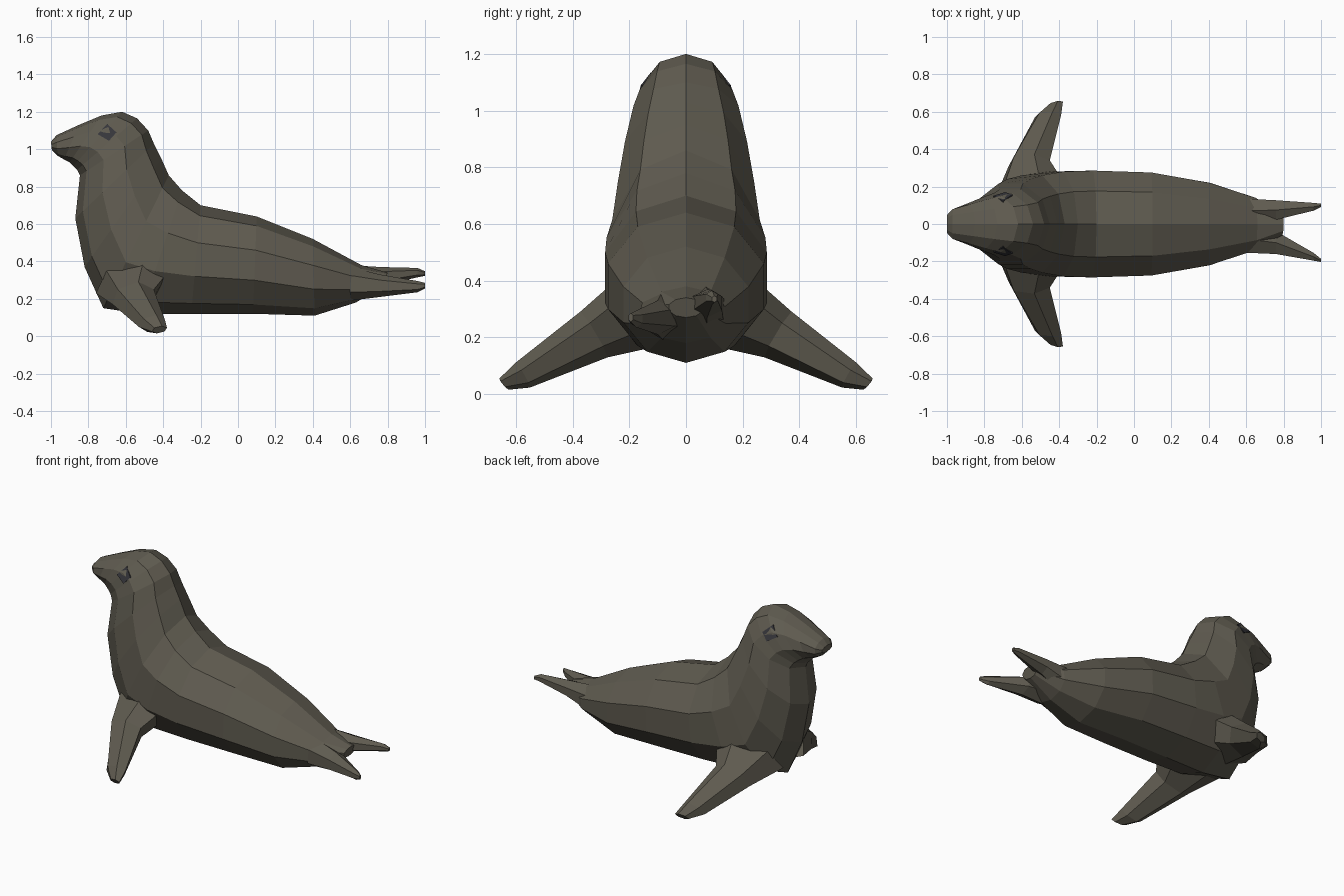
import bpy, bmesh, math
from mathutils import Vector
from mathutils.bvhtree import BVHTree

if "Cube" in bpy.data.objects:
    bpy.data.objects.remove(bpy.data.objects["Cube"])


def material(name, rgb):
    m = bpy.data.materials.new(name)
    m.diffuse_color = (*rgb, 1)
    m.use_nodes = True
    m.node_tree.nodes["Principled BSDF"].inputs["Base Color"].default_value = m.diffuse_color
    return m


HIDE = material("hide", (0.115, 0.105, 0.08))
DARK = material("eye_dark", (0.035, 0.035, 0.042))


def finish(bm, name, mat):
    bmesh.ops.recalc_face_normals(bm, faces=bm.faces)
    mesh = bpy.data.meshes.new(name)
    bm.to_mesh(mesh)
    mesh.materials.append(mat)
    ob = bpy.data.objects.new(name, mesh)
    bpy.context.collection.objects.link(ob)
    return ob


def loft(rings):
    """Skin a list of equal-length point rings and cap both ends."""
    bm = bmesh.new()
    vs = [[bm.verts.new(p) for p in r] for r in rings]
    n = len(rings[0])
    for a, b in zip(vs, vs[1:]):
        for i in range(n):
            j = (i + 1) % n
            bm.faces.new((a[i], a[j], b[j], b[i]))
    bm.faces.new(vs[0])
    bm.faces.new(vs[-1])
    return bm


def ring(a, b, side, n):
    """Elliptical ring with a-b as one diameter and side as the other radius."""
    a, b, side = Vector(a), Vector(b), Vector(side)
    mid, half = (a + b) / 2, (a - b) / 2
    return [mid + half * math.cos(t) + side * math.sin(t)
            for t in (2 * math.pi * i / n for i in range(n))]


# Body, neck and head: top x, z, bottom x, z, half width, from tail to nose
sections = [
    (0.80, 0.34, 0.78, 0.27, 0.06),
    (0.66, 0.38, 0.63, 0.18, 0.14),
    (0.40, 0.52, 0.41, 0.11, 0.22),
    (0.10, 0.64, 0.08, 0.12, 0.275),
    (-0.20, 0.70, -0.25, 0.12, 0.285),
    (-0.30, 0.78, -0.52, 0.12, 0.28),
    (-0.37, 0.86, -0.72, 0.15, 0.26),
    (-0.41, 0.95, -0.82, 0.37, 0.24),
    (-0.45, 1.03, -0.87, 0.63, 0.215),
    (-0.48, 1.10, -0.845, 0.86, 0.185),
    (-0.54, 1.165, -0.86, 0.89, 0.165),
    (-0.62, 1.20, -0.88, 0.91, 0.15),
    (-0.73, 1.18, -0.90, 0.93, 0.13),
    (-0.85, 1.13, -0.93, 0.945, 0.105),
    (-0.97, 1.075, -0.965, 0.965, 0.08),
    (-1.00, 1.04, -0.995, 0.995, 0.05),
]
bm = loft([ring((tx, 0, tz), (bx, 0, bz), (0, w / 0.95, 0), 10)
           for tx, tz, bx, bz, w in sections])
bvh = BVHTree.FromBMesh(bm)
finish(bm, "body", HIDE)

# Front flippers: leading edge, trailing edge, half thickness
fins = [
    ((-0.76, 0.10, 0.23), (-0.36, 0.20, 0.36), 0.13),
    ((-0.67, 0.31, 0.17), (-0.45, 0.34, 0.25), 0.09),
    ((-0.53, 0.57, 0.05), (-0.39, 0.58, 0.085), 0.05),
    ((-0.46, 0.63, 0.025), (-0.38, 0.655, 0.045), 0.022),
]
for s, label in ((1, "left"), (-1, "right")):
    rings = []
    for a, b, t in fins:
        a, b = (Vector((p[0], p[1] * s, p[2])) for p in (a, b))
        out = Vector((0.25, 0.85 * s, -0.45))
        up = (a - b).cross(out).normalized() * t
        rings.append(ring(a, b, up, 6))
    finish(loft(rings), "front_flipper_" + label, HIDE)

# Hind flippers: x, centre y, z, half width, half height
hind = {
    "left": [(0.60, 0.07, 0.29, 0.075, 0.09), (0.76, 0.075, 0.32, 0.06, 0.05),
             (0.96, 0.092, 0.34, 0.024, 0.025), (1.0, 0.10, 0.335, 0.01, 0.012)],
    "right": [(0.60, -0.08, 0.28, 0.085, 0.09), (0.76, -0.10, 0.27, 0.07, 0.06),
              (0.96, -0.175, 0.265, 0.024, 0.03), (1.0, -0.195, 0.27, 0.01, 0.015)],
}
for label, secs in hind.items():
    finish(loft([ring((x, y, z + h), (x, y, z - h), (0, w, 0), 6)
                 for x, y, z, w, h in secs]), "hind_flipper_" + label, HIDE)

# Eyes: dark diamonds laid on the sides of the head
for s, label in ((1, "left"), (-1, "right")):
    front, back = [], []
    for dx, dz in ((-0.05, -0.01), (0.01, -0.045), (0.05, 0.0), (0.0, 0.045)):
        p = bvh.ray_cast(Vector((-0.70 + dx, s, 1.09 + dz)), Vector((0, -s, 0)))[0]
        front.append(p + Vector((0, 0.008 * s, 0)))
        back.append(p - Vector((0, 0.02 * s, 0)))
    finish(loft([front, back]), "eye_" + label, DARK)
